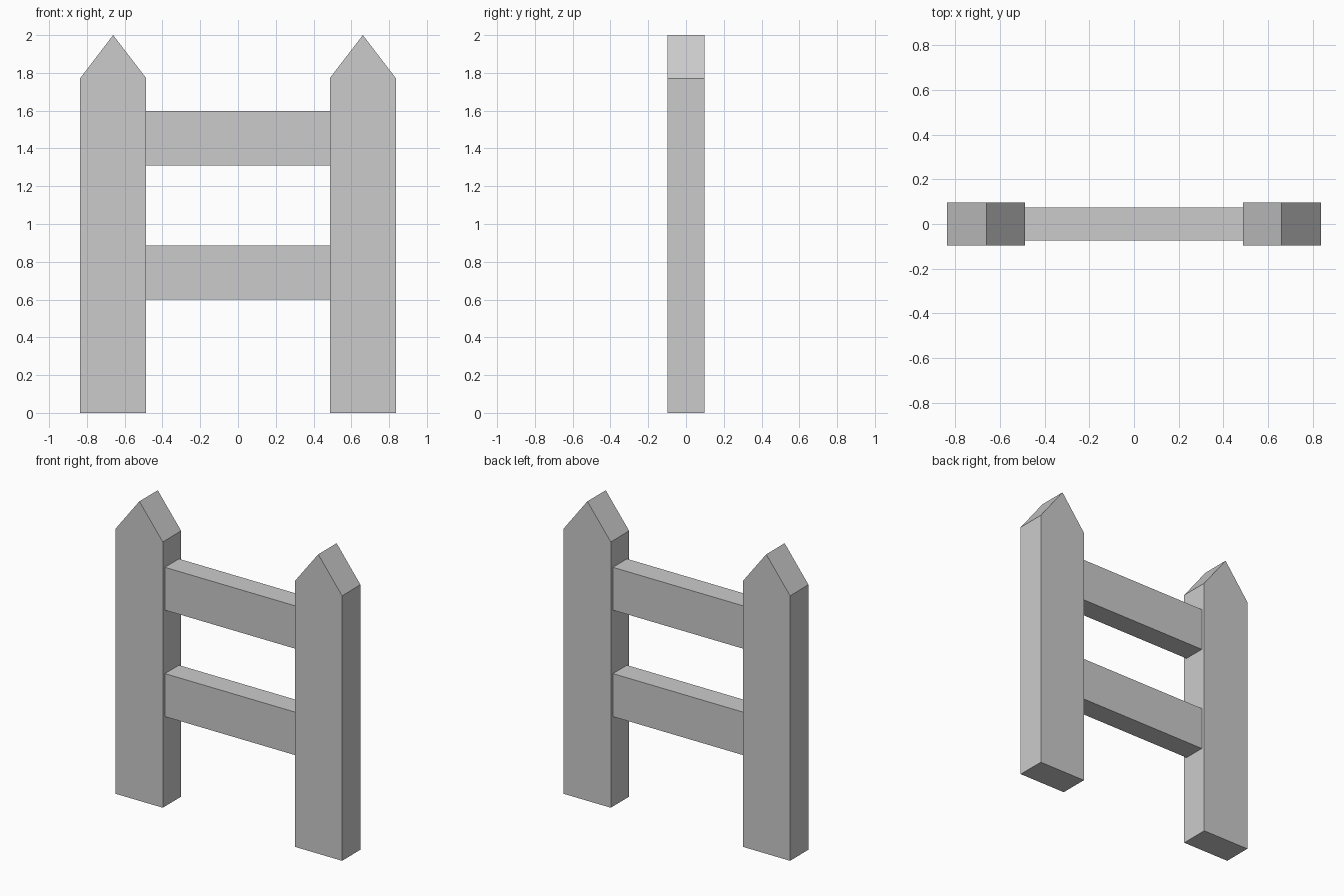
import bpy

if "Cube" in bpy.data.objects:
    bpy.data.objects.remove(bpy.data.objects["Cube"])


def prism(name, profile, half_depth):
    """Extrude an x-z profile symmetrically along y."""
    n = len(profile)
    verts = [(x, y, z) for y in (-half_depth, half_depth) for x, z in profile]
    faces = [tuple(range(n)), tuple(range(2 * n - 1, n - 1, -1))]
    faces += [(i, i + n, (i + 1) % n + n, (i + 1) % n) for i in range(n)]
    mesh = bpy.data.meshes.new(name)
    mesh.from_pydata(verts, [], faces)
    obj = bpy.data.objects.new(name, mesh)
    bpy.context.collection.objects.link(obj)
    return obj


INNER, RIDGE, OUTER = 0.488, 0.661, 0.837

# Pointed post, mirrored to the other side
post = prism("fence_posts", [(INNER, 0), (OUTER, 0), (OUTER, 1.77),
                             (RIDGE, 2.0), (INNER, 1.775)], 0.097)
post.modifiers.new("Mirror", 'MIRROR').use_axis[0] = True

# Two thinner rails between the posts
for name, low, high in (("lower_rail", 0.60, 0.887), ("upper_rail", 1.311, 1.597)):
    prism(name, [(-INNER, low), (INNER, low), (INNER, high), (-INNER, high)], 0.074)
